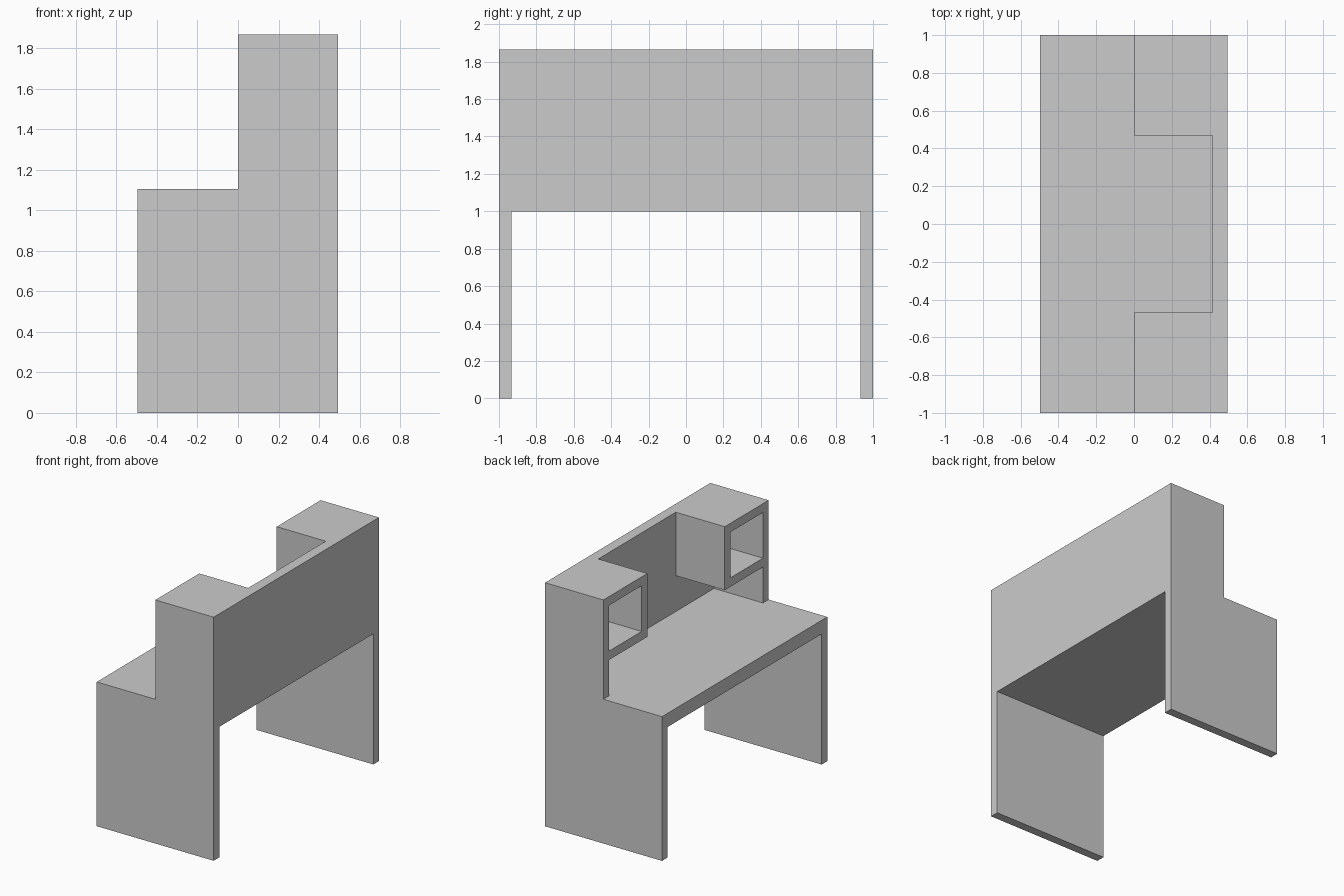
import bpy, bmesh

if "Cube" in bpy.data.objects:
    bpy.data.objects.remove(bpy.data.objects["Cube"])

X0, X1 = -0.497, 0.494      # desk front edge and back edge
XP = 0.415                  # inner face of the back panel
Z_UNDER, Z_DESK, Z_TOP = 1.0, 1.105, 1.866
T = 0.068                   # board thickness
Y_IN = 0.469                # inner face of each cabinet
Z_SHELF = 1.38              # underside of the cabinet shelf


def extrude_x(name, profile, x0, x1):
    """Closed (y, z) profile extruded along x."""
    bm = bmesh.new()
    face = bm.faces.new([bm.verts.new((x0, y, z)) for y, z in profile])
    ext = bmesh.ops.extrude_face_region(bm, geom=[face])
    verts = [g for g in ext["geom"] if isinstance(g, bmesh.types.BMVert)]
    bmesh.ops.translate(bm, verts=verts, vec=(x1 - x0, 0, 0))
    if not any(f.is_valid and all(abs(v.co.x - x0) < 1e-6 for v in f.verts) for f in bm.faces):
        bm.faces.new([v for v in bm.verts if abs(v.co.x - x0) < 1e-6])
    bmesh.ops.recalc_face_normals(bm, faces=bm.faces)
    mesh = bpy.data.meshes.new(name)
    bm.to_mesh(mesh)
    bm.free()
    obj = bpy.data.objects.new(name, mesh)
    bpy.context.collection.objects.link(obj)
    return obj


def board(name, y0, y1, z0, z1, x0, x1):
    return extrude_x(name, [(y0, z0), (y1, z0), (y1, z1), (y0, z1)], x0, x1)


# Worktop with its two side panels as one U-shaped frame
L = 1 - T
extrude_x("desk_frame", [(-1, 0), (-L, 0), (-L, Z_UNDER), (L, Z_UNDER),
                         (L, 0), (1, 0), (1, Z_DESK), (-1, Z_DESK)], X0, X1)

# Back panel standing on the worktop
board("back_panel", -1, 1, Z_DESK, Z_TOP, XP, X1)

# Cabinet boards, mirrored to both ends: open cubby above an open niche
cabinet = {
    "cabinet_outer_side": (L, 1, Z_DESK, Z_TOP),
    "cabinet_inner_side": (Y_IN, Y_IN + T, Z_SHELF, Z_TOP),
    "cabinet_top": (Y_IN + T, L, Z_TOP - T, Z_TOP),
    "cabinet_shelf": (Y_IN + T, L, Z_SHELF, Z_SHELF + T),
}
for name, dims in cabinet.items():
    obj = board(name, *dims, 0, XP)
    mirror = obj.modifiers.new("both_ends", 'MIRROR')
    mirror.use_axis = (False, True, False)
